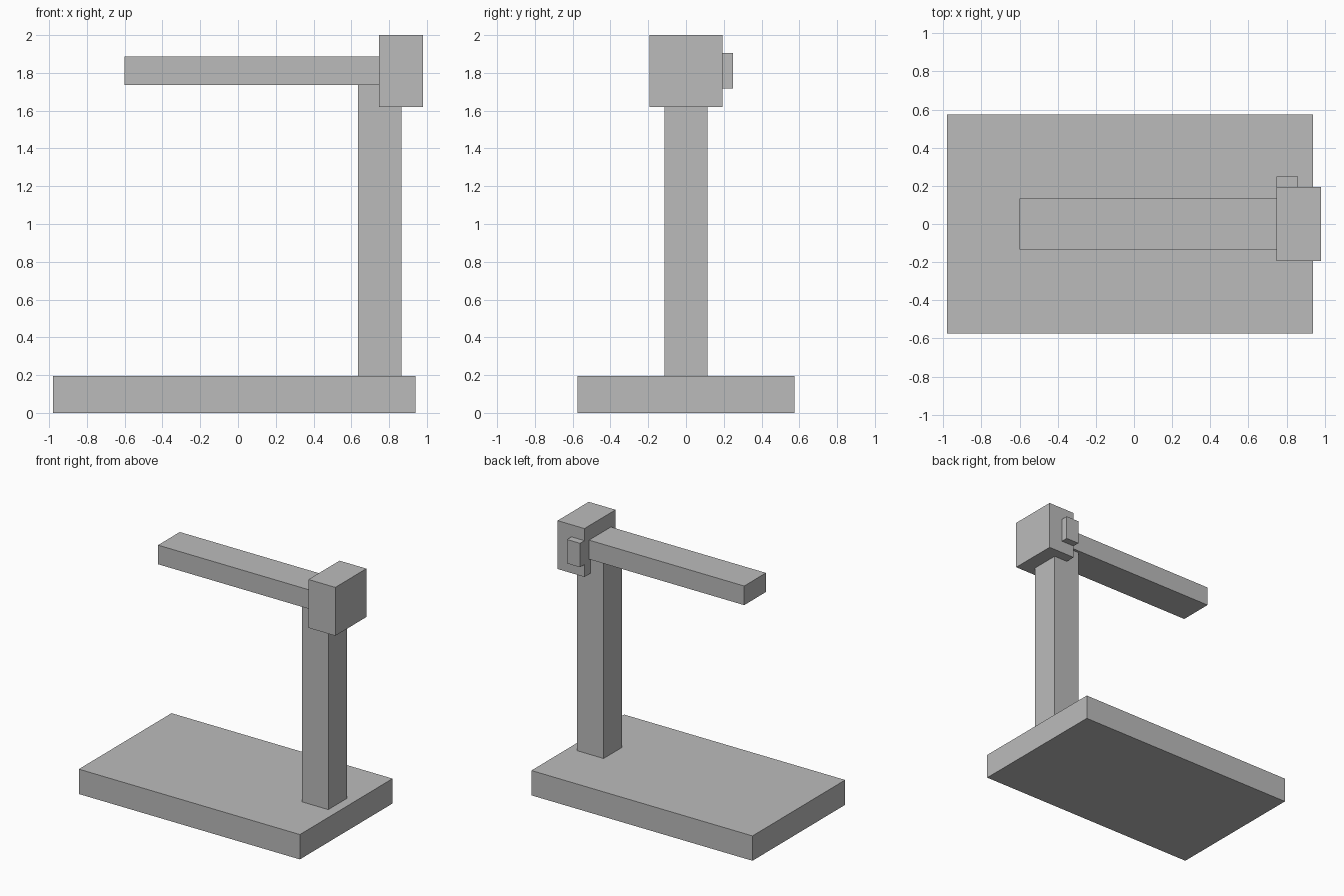
import bpy
from mathutils import Vector

cube = bpy.data.objects.get("Cube")
if cube:
    bpy.data.objects.remove(cube, do_unlink=True)

# Single plain grey finish
grey = bpy.data.materials.new("plain grey")
grey.use_nodes = True
grey.diffuse_color = (0.5, 0.5, 0.5, 1)
bsdf = next(n for n in grey.node_tree.nodes if n.type == "BSDF_PRINCIPLED")
bsdf.inputs["Base Color"].default_value = grey.diffuse_color


def box(name, low, high):
    """Flat-faced box between two opposite corners."""
    low, high = Vector(low), Vector(high)
    bpy.ops.mesh.primitive_cube_add(size=1, location=(low + high) / 2)
    obj = bpy.context.object
    obj.name = name
    for vert in obj.data.vertices:
        vert.co *= high - low
    obj.data.materials.append(grey)
    return obj


# Base slab and upright post
box("base", (-0.98, -0.575, 0), (0.94, 0.575, 0.195))
box("post", (0.635, -0.115, 0.19), (0.865, 0.115, 1.75))

# Horizontal arm, clamp block at the top of the post, and rear knob
box("arm", (-0.6, -0.135, 1.737), (0.76, 0.135, 1.887))
box("clamp_block", (0.747, -0.193, 1.62), (0.98, 0.193, 2))
box("clamp_knob", (0.747, 0.18, 1.717), (0.86, 0.248, 1.905))
